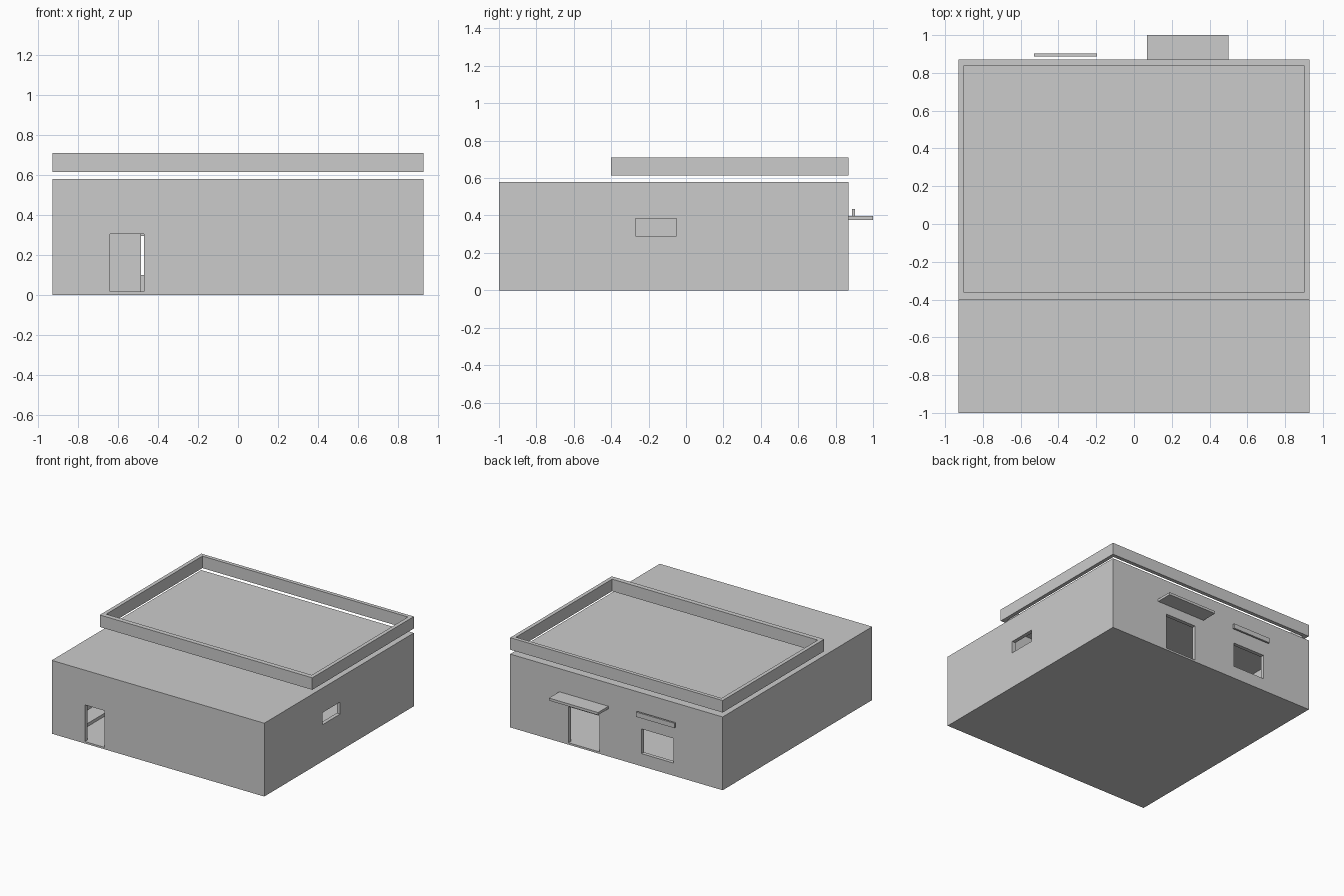
import bpy

if "Cube" in bpy.data.objects:
    bpy.data.objects.remove(bpy.data.objects["Cube"])


def box(name, x, y, z):
    """Axis-aligned box from (min, max) pairs."""
    bpy.ops.mesh.primitive_cube_add(size=1)
    ob = bpy.context.object
    ob.name = name
    ob.location = [(a + b) / 2 for a, b in (x, y, z)]
    ob.scale = [b - a for a, b in (x, y, z)]
    bpy.ops.object.transform_apply(location=True, rotation=False, scale=True)
    return ob


def cut(target, name, x, y, z):
    """Subtract a box from the target and discard the cutter."""
    cutter = box(name, x, y, z)
    cutter.hide_render = True
    mod = target.modifiers.new(name, 'BOOLEAN')
    mod.operation = 'DIFFERENCE'
    mod.solver = 'EXACT'
    mod.object = cutter
    bpy.context.view_layer.objects.active = target
    bpy.ops.object.modifier_apply(modifier=mod.name)
    bpy.data.objects.remove(cutter, do_unlink=True)


# Main shell, hollowed into a front room and a back room
house = box("house_shell", (-0.93, 0.93), (-1.0, 0.87), (0, 0.58))
cut(house, "front_room", (-0.90, 0.90), (-0.97, -0.40), (0.015, 0.55))
cut(house, "back_room", (-0.90, 0.90), (-0.37, 0.84), (0.015, 0.55))

# Door and window openings
cut(house, "front_door", (-0.64, -0.47), (-1.05, -0.95), (0.0151, 0.305))
cut(house, "inner_door", (-0.485, -0.31), (-0.45, -0.30), (0.0151, 0.305))
cut(house, "back_door", (0.15, 0.42), (0.80, 0.92), (0.0151, 0.30))
cut(house, "back_window", (-0.50, -0.22), (0.80, 0.92), (0.10, 0.295))
cut(house, "side_window", (0.88, 0.98), (-0.27, -0.05), (0.29, 0.385))

# Low step inside the front door
box("inner_step", (-0.90, -0.77), (-0.97, -0.40), (0.014, 0.04))

# Canopy over the back door and panel above the back window
box("door_canopy", (0.07, 0.50), (0.87, 1.0), (0.377, 0.397))
box("window_hood", (-0.53, -0.195), (0.888, 0.903), (0.397, 0.435))

# Roof parapet, lifted slightly above the roof
PZ = (0.615, 0.71)
box("parapet_front", (-0.915, 0.915), (-0.40, -0.362), PZ)
box("parapet_back", (-0.915, 0.915), (0.84, 0.87), PZ)
for side, s in (("left", -1), ("right", 1)):
    box("parapet_" + side, sorted((s * 0.90, s * 0.93)), (-0.362, 0.84), PZ)
    for end, y in (("front", (-0.40, -0.362)), ("back", (0.84, 0.87))):
        box(f"parapet_corner_{end}_{side}", sorted((s * 0.915, s * 0.93)), y, PZ)
